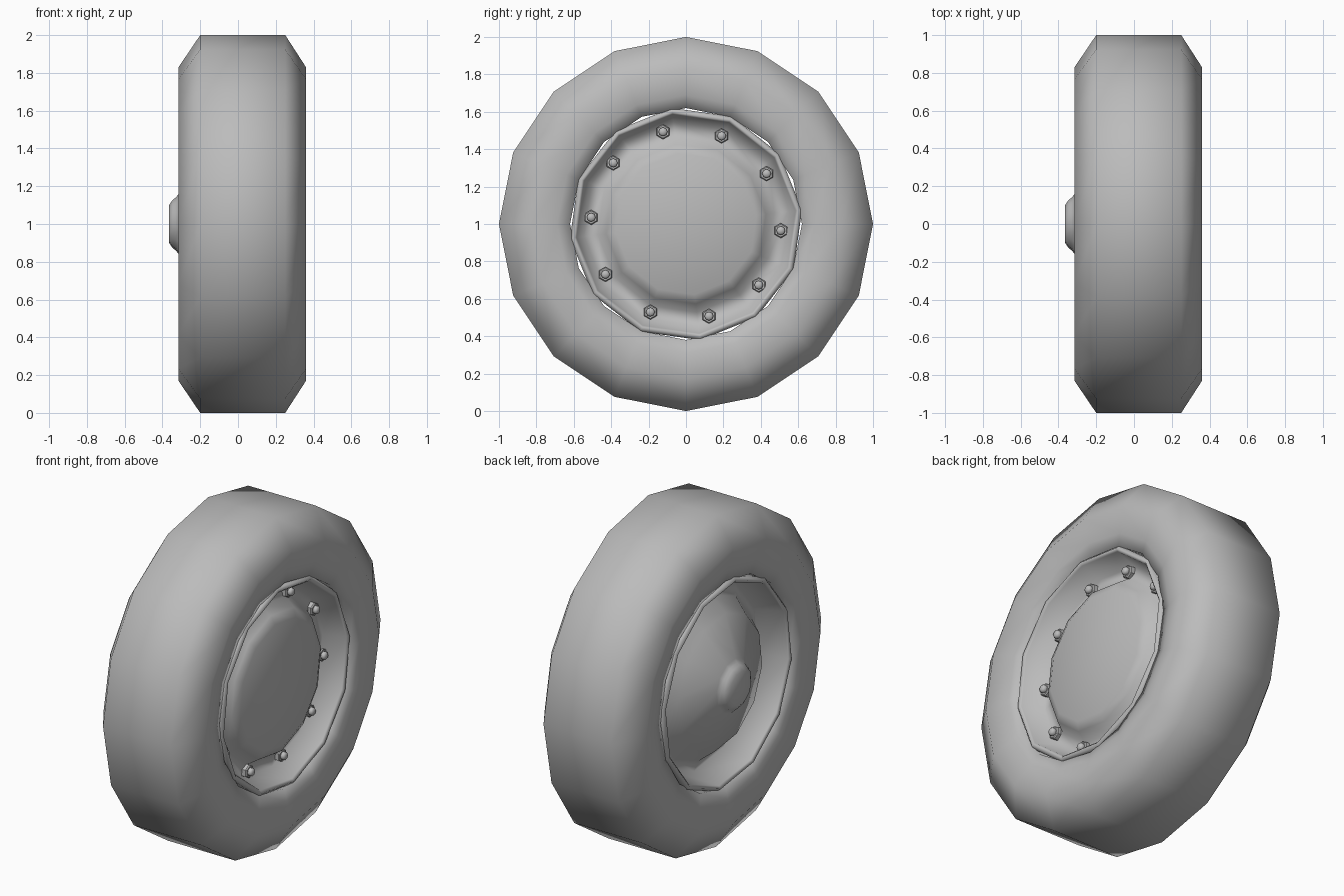
import bpy
import bmesh
from math import sin, cos, pi, radians

if "Cube" in bpy.data.objects:
    bpy.data.objects.remove(bpy.data.objects["Cube"], do_unlink=True)


def make_material(name, level):
    mat = bpy.data.materials.new(name)
    mat.use_nodes = True
    colour = (level, level, level, 1)
    mat.diffuse_color = colour
    mat.node_tree.nodes["Principled BSDF"].inputs["Base Color"].default_value = colour
    return mat


GREY = make_material("plain_grey", 0.5)


def lathe(name, profile, sides, offset=0, closed=False, y=0, z=1):
    """Turn a profile of (x, radius) points around an axis along x."""
    bm = bmesh.new()
    rings = []
    for x, r in profile:
        if r == 0:
            rings.append([bm.verts.new((x, y, z))] * sides)
            continue
        angles = [radians(offset) + 2 * pi * i / sides for i in range(sides)]
        rings.append([bm.verts.new((x, y + r * cos(a), z + r * sin(a))) for a in angles])
    pairs = list(zip(rings, rings[1:]))
    if closed:
        pairs.append((rings[-1], rings[0]))
    for a, b in pairs:
        for i in range(sides):
            j = (i + 1) % sides
            corners = dict.fromkeys((a[i], a[j], b[j], b[i]))
            bm.faces.new(list(corners))
    bmesh.ops.recalc_face_normals(bm, faces=bm.faces)
    mesh = bpy.data.meshes.new(name)
    bm.to_mesh(mesh)
    bm.free()
    mesh.materials.append(GREY)
    obj = bpy.data.objects.new(name, mesh)
    bpy.context.collection.objects.link(obj)
    return obj


def smooth(obj):
    obj.data.polygons.foreach_set("use_smooth", [True] * len(obj.data.polygons))


# Tyre: chamfered tread, sidewalls curling in to the rim
tyre = lathe("tyre", [
    (0.31, 0.62), (0.325, 0.69), (0.36, 0.83), (0.25, 1.0),
    (-0.2, 1.0), (-0.315, 0.83), (-0.28, 0.69), (-0.265, 0.62)], 16, closed=True)
smooth(tyre)

# Rim and domed disc in one turned piece, outer face to inner face
rim = lathe("rim", [
    (0.285, 0), (0.28, 0.38), (0.255, 0.43), (0.19, 0.475), (0.18, 0.55),
    (0.31, 0.59), (0.325, 0.605), (0.305, 0.625),
    (-0.26, 0.625), (-0.285, 0.605), (-0.27, 0.59), (-0.1, 0.55),
    (-0.13, 0.48), (-0.23, 0.4), (-0.315, 0.16), (-0.33, 0.14), (-0.345, 0.13),
    (-0.365, 0.1), (-0.365, 0)], 12, offset=7)
smooth(rim)

# Ring of hexagonal nuts, each with a rounded stud
for n in range(10):
    angle = radians(-4 + 36 * n)
    y, z = 0.508 * cos(angle), 1 + 0.508 * sin(angle)
    lathe(f"nut_{n + 1}", [(0.17, 0), (0.17, 0.04), (0.207, 0.04), (0.213, 0.034),
                           (0.213, 0)], 6, offset=30, y=y, z=z)
    stud = lathe(f"stud_{n + 1}", [(0.2, 0), (0.2, 0.024), (0.228, 0.024), (0.236, 0.016),
                                   (0.238, 0)], 8, y=y, z=z)
    smooth(stud)
